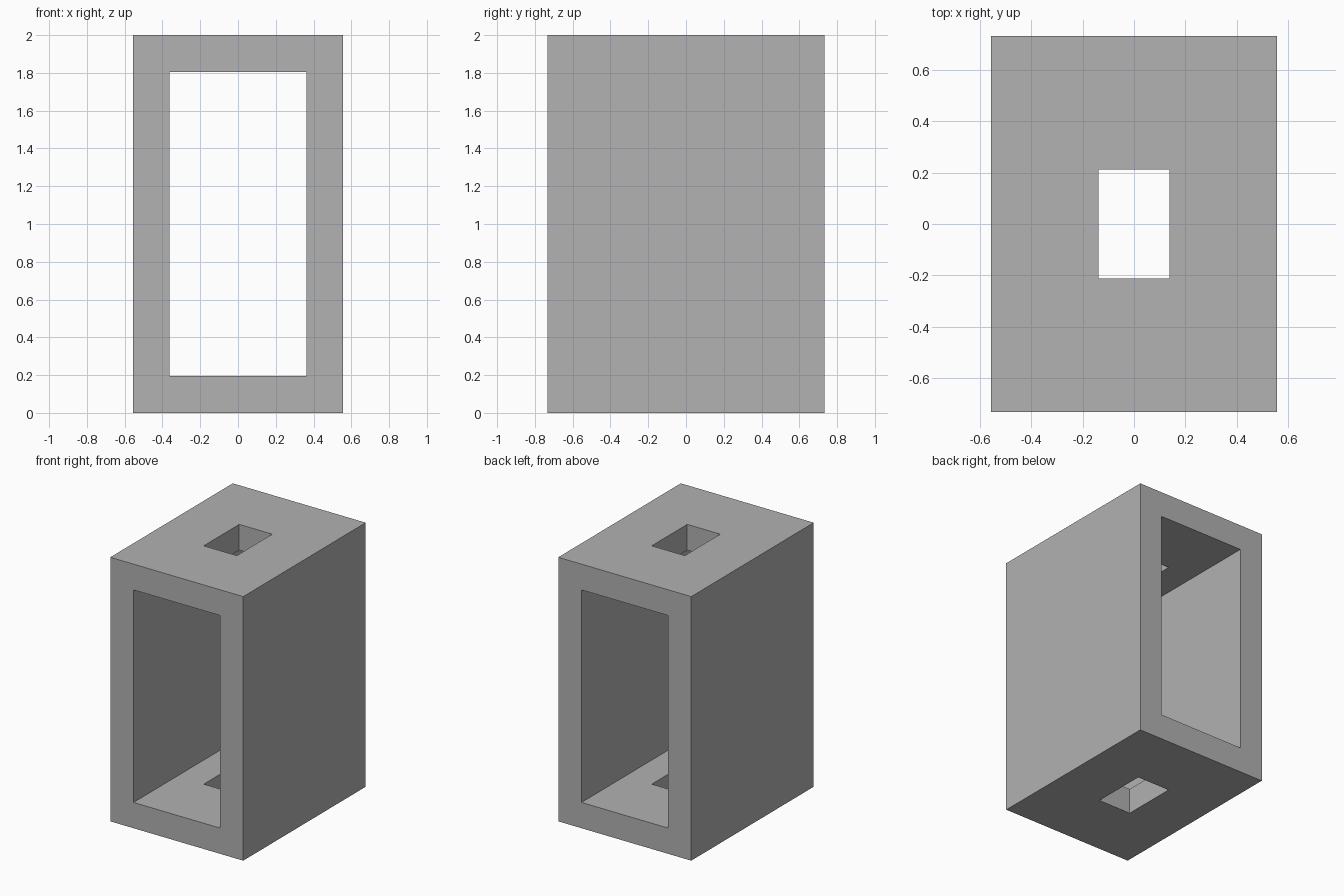
import bpy

if "Cube" in bpy.data.objects:
    bpy.data.objects.remove(bpy.data.objects["Cube"])

HALF_X, HALF_Y, HEIGHT = 0.557, 0.733, 2.0
WALL = 0.195


def box(name, size, z):
    bpy.ops.mesh.primitive_cube_add(size=1, location=(0, 0, z))
    obj = bpy.context.object
    obj.name = name
    obj.scale = size
    bpy.ops.object.transform_apply(location=True, rotation=False, scale=True)
    return obj


def cut(body, cutter):
    mod = body.modifiers.new(cutter.name, 'BOOLEAN')
    mod.operation = 'DIFFERENCE'
    mod.solver = 'EXACT'
    mod.object = cutter
    bpy.context.view_layer.objects.active = body
    bpy.ops.object.modifier_apply(modifier=mod.name)
    bpy.data.objects.remove(cutter)


# Single plain material
grey = bpy.data.materials.new("mid_grey")
grey.use_nodes = True
colour = (0.445, 0.445, 0.445, 1)
grey.diffuse_color = colour
grey.node_tree.nodes["Principled BSDF"].inputs["Base Color"].default_value = colour

# Outer block
frame = box("box_frame", (2 * HALF_X, 2 * HALF_Y, HEIGHT), HEIGHT / 2)

# Tunnel from front to back
cut(frame, box("tunnel", (2 * (HALF_X - WALL), 2, HEIGHT - 2 * WALL), HEIGHT / 2))

# Rectangular slot through roof and floor
cut(frame, box("slot", (0.277, 0.425, 3), HEIGHT / 2))

frame.data.materials.clear()
frame.data.materials.append(grey)
for poly in frame.data.polygons:
    poly.material_index = 0
    poly.use_smooth = False
